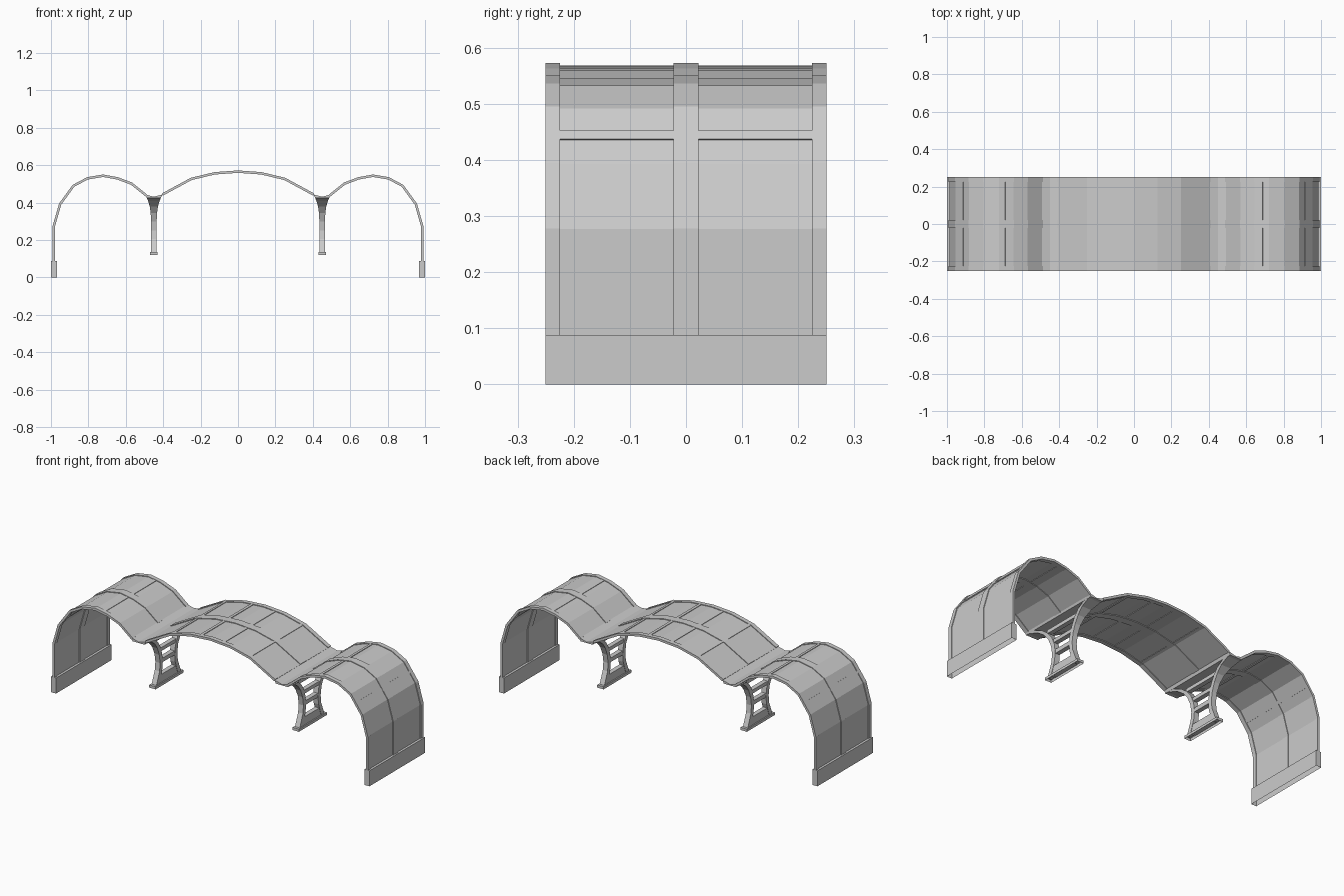
import bpy, bmesh
from mathutils import Vector

if "Cube" in bpy.data.objects:
    bpy.data.objects.remove(bpy.data.objects["Cube"])

L = 0.25  # half length of the hall along y


def finish(name, bm):
    bmesh.ops.remove_doubles(bm, verts=bm.verts, dist=1e-5)
    bmesh.ops.recalc_face_normals(bm, faces=bm.faces)
    me = bpy.data.meshes.new(name)
    bm.to_mesh(me)
    bm.free()
    ob = bpy.data.objects.new(name, me)
    bpy.context.collection.objects.link(ob)
    return ob


def extrude_y(bm, outline, y0, y1):
    """Closed xz outline pushed from y0 to y1."""
    a = [bm.verts.new((p[0], y0, p[1])) for p in outline]
    b = [bm.verts.new((p[0], y1, p[1])) for p in outline]
    n = len(a)
    for i in range(n):
        j = (i + 1) % n
        bm.faces.new((a[i], a[j], b[j], b[i]))
    return a, b


def strip(bm, path, y0, y1, half):
    """Thin bent plate following an xz path, with mitred offsets."""
    pts = [Vector(p) for p in path]
    up, low = [], []
    for i, p in enumerate(pts):
        ns = []
        for q, r in ((i - 1, i), (i, i + 1)):
            if q >= 0 and r < len(pts):
                d = (pts[r] - pts[q]).normalized()
                ns.append(Vector((-d.y, d.x)))
        n = sum(ns, Vector((0, 0))).normalized()
        n = n * (half / n.dot(ns[0]))
        up.append(p + n)
        low.append(p - n)
    a, b = extrude_y(bm, up + low[::-1], y0, y1)
    n = len(pts)
    for v in (a, b):
        for i in range(n - 1):
            bm.faces.new((v[i], v[i + 1], v[2 * n - 2 - i], v[2 * n - 1 - i]))


def box(bm, x0, x1, y0, y1, z0, z1, bottom=True):
    a, b = extrude_y(bm, [(x0, z0), (x1, z0), (x1, z1), (x0, z1)], y0, y1)
    bm.faces.new(a)
    bm.faces.new(b)
    if not bottom:
        bm.faces.ensure_lookup_table()
        bmesh.ops.delete(bm, geom=[bm.faces[-6]], context='FACES')


def on_path(path, x, w):
    """Short piece of the path centred at x, w long."""
    for p, q in zip(path, path[1:]):
        if min(p[0], q[0]) <= x <= max(p[0], q[0]) and p[0] != q[0]:
            p, q = Vector(p), Vector(q)
            c = p.lerp(q, (x - p.x) / (q.x - p.x))
            d = (q - p).normalized() * w / 2
            return [c - d, c + d]


def vault(name, path, rib_xs):
    bm = bmesh.new()
    strip(bm, path, -L, L, 0.0025)
    finish(name + "_shell", bm)
    bm = bmesh.new()
    for y0, y1 in ((-L, -0.225), (-0.022, 0.022), (0.225, L)):
        strip(bm, path, y0, y1, 0.0065)
    for x in rib_xs:
        for y0, y1 in ((-0.225, -0.022), (0.022, 0.225)):
            strip(bm, on_path(path, x, 0.018), y0, y1, 0.0055)
    finish(name + "_ribs", bm)


# Central vault
half_c = [(0.405, 0.443), (0.25, 0.527), (0.125, 0.557)]
centre = [(-x, z) for x, z in half_c] + [(0, 0.566)] + half_c[::-1]
vault("central_vault", centre, (-0.24, -0.07, 0.07, 0.24))

# Side vaults, seat walls and pillars, mirrored left and right
side = [(0.49, 0.438), (0.57, 0.502), (0.644, 0.53), (0.722, 0.544), (0.805, 0.53),
        (0.88, 0.49), (0.951, 0.392), (0.984, 0.277), (0.984, 0.088)]
# pillar leg rings: z, outer y, inner y, half width in x
leg = [(0.13, 0.112, 0.085, 0.015), (0.165, 0.098, 0.072, 0.015),
       (0.205, 0.082, 0.058, 0.015), (0.25, 0.077, 0.053, 0.015),
       (0.30, 0.085, 0.060, 0.015), (0.345, 0.104, 0.078, 0.017),
       (0.38, 0.132, 0.104, 0.022), (0.408, 0.172, 0.140, 0.03),
       (0.427, 0.235, 0.195, 0.038)]

for s, tag in ((-1, "left"), (1, "right")):
    path = [(s * x, z) for x, z in side]
    vault(tag + "_vault", path if s > 0 else path[::-1], (s * 0.68, s * 0.915))

    # Wall base, open underneath
    bm = bmesh.new()
    xs = sorted((s * 0.968, s * 1.0))
    box(bm, xs[0], xs[1], -L, L, 0, 0.088, bottom=False)
    finish(tag + "_wall_base", bm)

    # Valley beam between the vaults
    cx = s * 0.45
    bm = bmesh.new()
    a, b = extrude_y(bm, [(cx - 0.038, 0.426), (cx + 0.038, 0.426), (cx + 0.046, 0.444),
                          (cx, 0.432), (cx - 0.046, 0.444)], -L, L)
    bm.faces.new(a)
    bm.faces.new(b)
    finish(tag + "_valley_beam", bm)

    # Curved pillar legs
    bm = bmesh.new()
    for t in (-1, 1):
        prev = None
        for z, yo, yi, h in leg:
            ring = [bm.verts.new((cx + dx, t * y, z)) for dx, y in
                    ((-h, yo), (h, yo), (h, yi), (-h, yi))]
            if prev:
                for i in range(4):
                    j = (i + 1) % 4
                    bm.faces.new((prev[i], prev[j], ring[j], ring[i]))
            prev = ring
        bm.faces.new(prev)
    finish(tag + "_pillar_legs", bm)

    # Pillar cross bars
    bm = bmesh.new()
    for z0, z1, w in ((0.135, 0.18, 0.085), (0.245, 0.268, 0.06), (0.312, 0.332, 0.07),
                      (0.385, 0.405, 0.12)):
        box(bm, cx - 0.013, cx + 0.013, -w, w, z0, z1)
    finish(tag + "_pillar_bars", bm)

    # Pillar plinth
    bm = bmesh.new()
    box(bm, cx - 0.02, cx + 0.02, -0.125, 0.125, 0.12, 0.135, bottom=False)
    finish(tag + "_pillar_plinth", bm)
